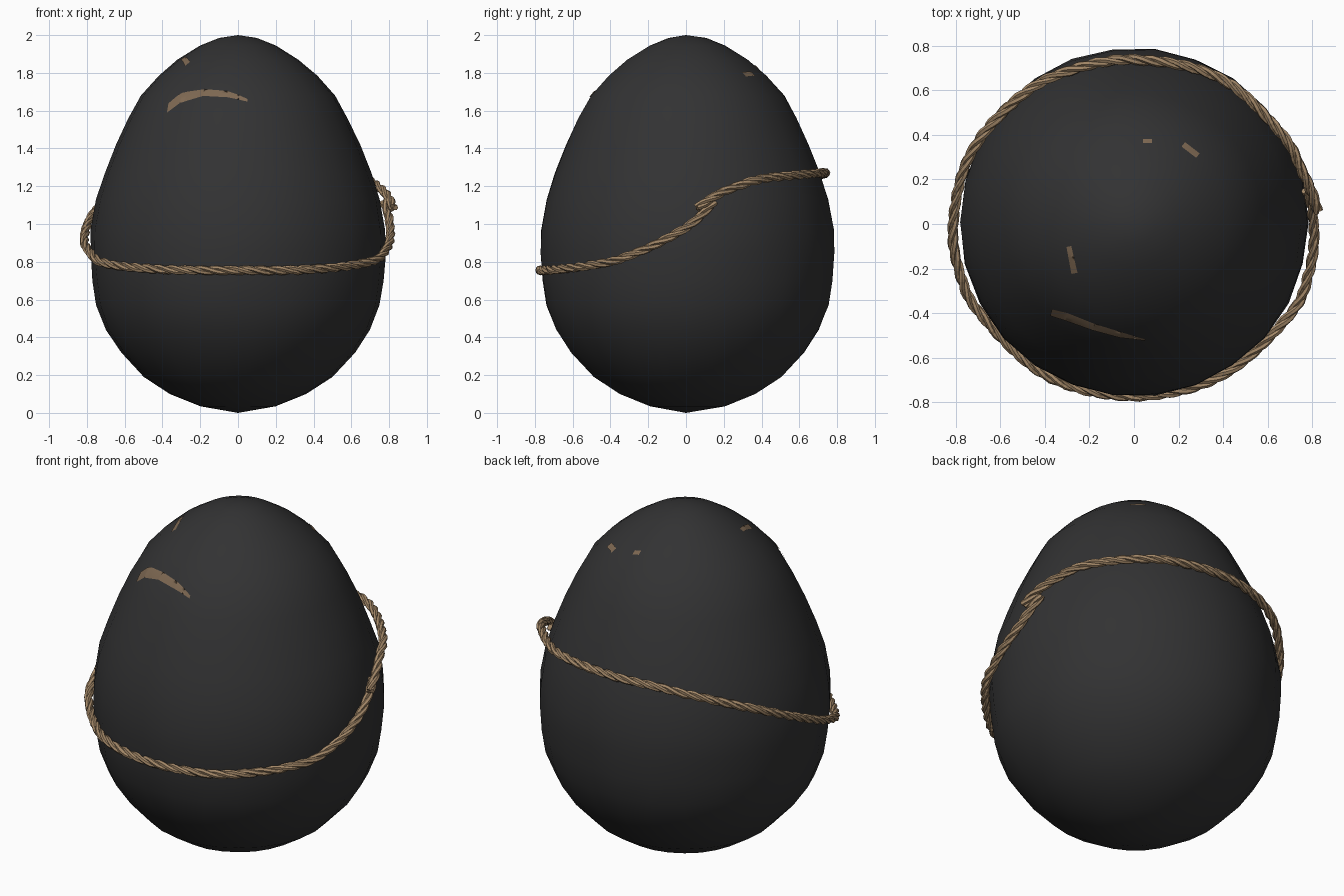
import bpy, bmesh, math, random
from mathutils import Vector
from mathutils.bvhtree import BVHTree

if "Cube" in bpy.data.objects:
    bpy.data.objects.remove(bpy.data.objects["Cube"])

random.seed(4)


def material(name, rgb):
    m = bpy.data.materials.new(name)
    m.diffuse_color = (*rgb, 1)
    m.use_nodes = True
    m.node_tree.nodes["Principled BSDF"].inputs["Base Color"].default_value = m.diffuse_color
    return m


charcoal = material("charcoal shell", (0.032, 0.032, 0.033))
tan = material("tan rope", (0.36, 0.24, 0.135))
brown = material("faded brown", (0.21, 0.14, 0.085))


def finish(bm, name, mat, smooth=True):
    me = bpy.data.meshes.new(name)
    bm.to_mesh(me)
    ob = bpy.data.objects.new(name, me)
    bpy.context.collection.objects.link(ob)
    me.materials.append(mat)
    for p in me.polygons:
        p.use_smooth = smooth
    return ob


# Egg: slightly uneven lathe of (radius, height) rings
profile = [(.2, .035), (.36, .1), (.5, .19), (.62, .32), (.70, .44), (.75, .57),
           (.77, .7), (.782, .85), (.778, .97), (.75, 1.13), (.705, 1.27),
           (.645, 1.42), (.58, 1.56), (.515, 1.68), (.42, 1.785), (.32, 1.87),
           (.2, 1.945), (.1, 1.985)]
SEG = 26
bm = bmesh.new()
rings = []
for r, z in profile:
    ring = []
    for i in range(SEG):
        a = math.tau * i / SEG
        rr = r * (1 + random.uniform(-.004, .004))
        ring.append(bm.verts.new((rr * math.cos(a), rr * math.sin(a) + .008, z)))
    rings.append(ring)
bottom, top = bm.verts.new((0, 0, 0)), bm.verts.new((0, 0, 2))
for i in range(SEG):
    j = (i + 1) % SEG
    for a, b in zip(rings, rings[1:]):
        bm.faces.new((a[i], a[j], b[j], b[i]))
    bm.faces.new((bottom, rings[0][j], rings[0][i]))
    bm.faces.new((top, rings[-1][i], rings[-1][j]))
bmesh.ops.recalc_face_normals(bm, faces=bm.faces[:])
tree = BVHTree.FromBMesh(bm)
finish(bm, "egg", charcoal)
bm.free()

# Rope path: (angle, radius, height), ends overlapping on the right side
keys = [(4, .825, 1.085), (10, .81, 1.14), (18, .79, 1.19), (32, .775, 1.24),
        (60, .76, 1.265), (90, .738, 1.27), (115, .75, 1.25), (135, .77, 1.19),
        (158, .80, 1.08), (180, .812, .94), (195, .812, .85), (210, .80, .79),
        (240, .785, .76), (270, .772, .755), (300, .785, .76), (330, .81, .80),
        (345, .815, .87), (355, .81, .94), (361, .805, .99), (366, .80, 1.05),
        (371, .79, 1.12)]
pts = [Vector((r * math.cos(math.radians(a)), r * math.sin(math.radians(a)), z))
       for a, r, z in keys]
ext = [2 * pts[0] - pts[1]] + pts + [2 * pts[-1] - pts[-2]]
path = []
for k in range(len(pts) - 1):
    p0, p1, p2, p3 = ext[k:k + 4]
    n = max(4, int((p2 - p1).length / .012))
    for s in range(n):
        t = s / n
        path.append(.5 * (2 * p1 + (p2 - p0) * t + (2 * p0 - 5 * p1 + 4 * p2 - p3) * t * t
                          + (3 * p1 - p0 - 3 * p2 + p3) * t ** 3))
path.append(pts[-1])

# Three strands twisted around the path
cu = bpy.data.curves.new("rope", 'CURVE')
cu.dimensions = '3D'
cu.bevel_depth = .0135
cu.bevel_resolution = 1
cu.use_fill_caps = True
for strand in range(3):
    sp = cu.splines.new('POLY')
    sp.points.add(len(path) - 1)
    dist = 0
    for i, p in enumerate(path):
        if i:
            dist += (p - path[i - 1]).length
        tan_dir = (path[min(i + 1, len(path) - 1)] - path[max(i - 1, 0)]).normalized()
        out = Vector((p.x, p.y, 0)).normalized()
        side = tan_dir.cross(out).normalized()
        out = side.cross(tan_dir)
        a = math.tau * (strand / 3 + dist / .24)
        q = p + (out * math.cos(a) + side * math.sin(a)) * .012
        sp.points[i].co = (*q, 1)
        sp.points[i].radius = random.uniform(.92, 1.1)
rope = bpy.data.objects.new("rope", cu)
bpy.context.collection.objects.link(rope)
cu.materials.append(tan)
bpy.context.view_layer.objects.active = rope
rope.select_set(True)
bpy.ops.object.convert(target='MESH')
for p in rope.data.polygons:
    p.use_smooth = False


# Faded marks: thin strips laid on the shell, given as top-view (x, y, width)
def mark(name, line):
    bm = bmesh.new()
    prev = None
    for k in range(len(line) - 1):
        a, b = Vector(line[k]), Vector(line[k + 1])
        d = Vector((b.x - a.x, b.y - a.y)).normalized()
        for s in range(5):
            c = a.lerp(b, s / 4)
            row = []
            for w in (-.5, 0, .5):
                x, y = c.x - d.y * c.z * w, c.y + d.x * c.z * w
                hit, nrm, _, _ = tree.ray_cast(Vector((x, y, 3)), Vector((0, 0, -1)))
                row.append(bm.verts.new(hit + nrm * .004))
            if prev:
                for j in (0, 1):
                    bm.faces.new((prev[j], row[j], row[j + 1], prev[j + 1]))
            prev = row
    finish(bm, name, brown)
    bm.free()


mark("front_mark", [(-.37, -.395, .03), (-.3, -.415, .035), (-.18, -.46, .03),
                    (-.06, -.495, .025), (0, -.507, .014), (.05, -.517, .008)])
mark("left_mark", [(-.29, -.1, .022), (-.28, -.15, .024), (-.265, -.22, .028)])
mark("back_right_mark", [(.22, .355, .025), (.285, .305, .025)])
mark("back_mark", [(.04, .37, .02), (.08, .37, .02)])
